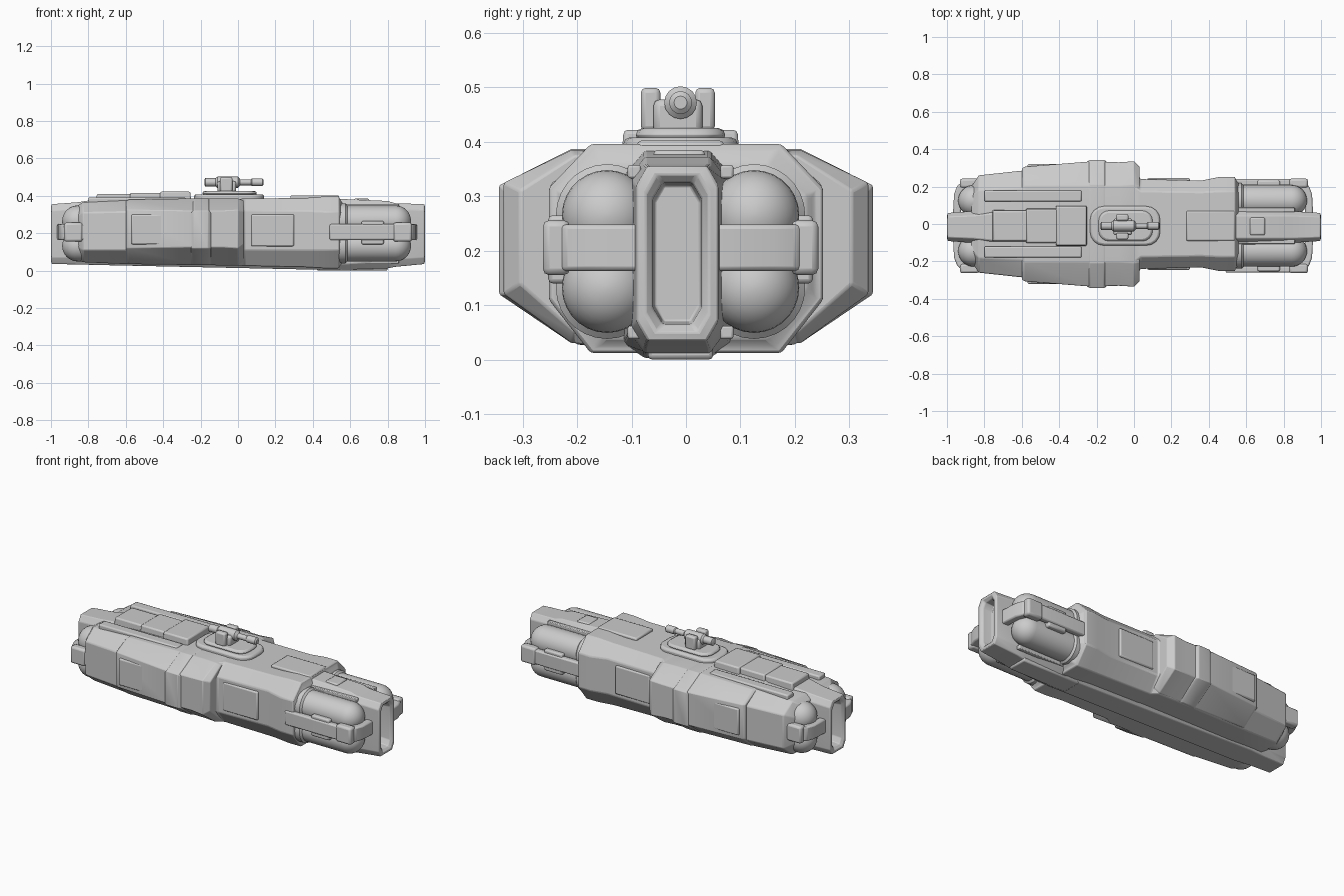
import bpy, bmesh, math
from mathutils import Matrix, Vector

CY = -0.01  # the spine and end fittings sit slightly off the hull centre


def finish(name, bm, bevel=0.0, angle=32):
    bmesh.ops.recalc_face_normals(bm, faces=bm.faces)
    me = bpy.data.meshes.new(name)
    bm.to_mesh(me)
    bm.free()
    ob = bpy.data.objects.new(name, me)
    bpy.context.collection.objects.link(ob)
    if bevel:
        m = ob.modifiers.new("bevel", 'BEVEL')
        m.width, m.segments, m.limit_method = bevel, 2, 'ANGLE'
        m.angle_limit = math.radians(25)
    bpy.ops.object.select_all(action='DESELECT')
    ob.select_set(True)
    bpy.context.view_layer.objects.active = ob
    bpy.ops.object.shade_smooth_by_angle(angle=math.radians(angle))
    return ob


def octagon(w, t, zb, z1, z2, zt):
    return [(w, z1), (w, z2), (t, zt), (-t, zt), (-w, z2), (-w, z1), (-t, zb), (t, zb)]


def loft(name, sections, bevel=0.006, cy=0.0):
    """Skin octagons: x, half width, half top, bottom, lower/upper chamfer, top."""
    bm = bmesh.new()
    rings = [[bm.verts.new((s[0], y + cy, z)) for y, z in octagon(*s[1:])] for s in sections]
    for a, b in zip(rings, rings[1:]):
        for i in range(8):
            j = (i + 1) % 8
            bm.faces.new((a[i], a[j], b[j], b[i]))
    bm.faces.new(rings[0])
    bm.faces.new(rings[-1])
    return finish(name, bm, bevel)


def box(name, x0, x1, y0, y1, z0, z1, bevel=0.008, taper=1.0):
    bm = bmesh.new()
    bmesh.ops.create_cube(bm, size=1)
    for v in bm.verts:
        k = taper if v.co.z > 0 else 1
        v.co = Vector(((x0 + x1) / 2 + v.co.x * (x1 - x0) * k,
                       (y0 + y1) / 2 + v.co.y * (y1 - y0) * k,
                       (z0 + z1) / 2 + v.co.z * (z1 - z0)))
    return finish(name, bm, bevel)


def lathe_x(name, profile, y, z, n=28):
    """Revolve (x, radius) points about an axis along x."""
    bm = bmesh.new()
    rings = [[bm.verts.new((x, y + r * math.cos(2 * math.pi * i / n),
                            z + r * math.sin(2 * math.pi * i / n))) for i in range(n)]
             for x, r in profile]
    for a, b in zip(rings, rings[1:]):
        for i in range(n):
            j = (i + 1) % n
            bm.faces.new((a[i], a[j], b[j], b[i]))
    bm.faces.new(rings[0])
    bm.faces.new(rings[-1])
    return finish(name, bm)


def prism(name, pts, z0, z1, bevel=0.008):
    bm = bmesh.new()
    f = bm.faces.new([bm.verts.new((x, y, z0)) for x, y in pts])
    ext = bmesh.ops.extrude_face_region(bm, geom=[f])["geom"]
    for v in ext:
        if isinstance(v, bmesh.types.BMVert):
            v.co.z = z1
    return finish(name, bm, bevel)


# Main hull: wide aft body, narrow waist, flared front collar
loft("main_hull", [
    (-0.87, .20, .14, .07, .13, .28, .34), (-0.83, .26, .18, .045, .11, .31, .365),
    (-0.60, .285, .19, .035, .11, .315, .375), (-0.25, .32, .20, .03, .12, .32, .383),
    (0.00, .31, .20, .027, .12, .32, .383), (0.035, .24, .175, .025, .11, .32, .385),
    (0.36, .232, .17, .018, .11, .32, .388), (0.46, .252, .175, .012, .11, .315, .396),
    (0.54, .252, .175, .012, .11, .315, .396), (0.545, .235, .165, .025, .12, .305, .382),
    (0.56, .22, .15, .04, .13, .30, .36)])

# Armour shell wrapped round the aft sides, with a raised rib and flared lip
loft("side_armour", [
    (-0.60, .295, .20, .05, .12, .325, .37), (-0.585, .306, .205, .04, .12, .325, .38),
    (-0.25, .333, .205, .032, .125, .32, .385), (-0.08, .33, .205, .032, .125, .32, .385),
    (0.00, .335, .21, .03, .12, .325, .385), (0.03, .305, .205, .05, .14, .31, .375)], 0.004)
loft("armour_rib", [
    (-0.25, .334, .20, .03, .12, .31, .375), (-0.235, .343, .21, .03, .12, .32, .387),
    (-0.16, .343, .21, .03, .12, .32, .387), (-0.145, .332, .20, .03, .12, .31, .375)], 0.003)

# Full length spine with a slotted frame at both ends
loft("spine", [
    (-0.93, .042, .025, .07, .10, .29, .32), (-0.985, .045, .027, .065, .095, .295, .325),
    (-1.0, .058, .038, .05, .085, .305, .34), (-0.995, .075, .055, .035, .07, .32, .355),
    (-0.86, .085, .06, .033, .07, .33, .365), (-0.76, .10, .07, .03, .08, .34, .38),
    (0.50, .10, .06, .003, .03, .34, .385), (0.80, .088, .06, .012, .05, .335, .372),
    (0.84, .085, .06, .02, .06, .33, .36), (0.995, .075, .055, .035, .07, .32, .355),
    (1.0, .058, .038, .05, .085, .305, .34), (0.985, .045, .027, .065, .095, .295, .325),
    (0.93, .042, .025, .07, .10, .29, .32)], 0.004, cy=CY - .006)
box("front_keel_block", 0.42, 0.80, CY - .06, CY + .06, 0.0, 0.06)
box("front_spine_clamp", 0.62, 0.70, CY - .05, CY + .045, 0.34, 0.385)
box("front_collar_cap", 0.28, 0.54, CY - .08, CY + .08, 0.37, 0.402)

# Clustered round-ended tanks and the cage straps at both ends
R = 0.083
for end, label, base, tip in ((1, "front", 0.50, 0.925), (-1, "rear", 0.78, 0.94)):
    dome = [(end * (tip - R + R * math.sin(a)), R * math.cos(a))
            for a in (math.pi / 2 * k / 8 for k in range(8))] + [(end * tip, 0.004)]
    box(label + "_tank_core", min(end * base, end * .86), max(end * base, end * .86),
        CY - .16, CY + .16, .11, .29)
    for s, side in ((1, "left"), (-1, "right")):
        for z, level in ((.265, "upper"), (.132, "lower")):
            nm = f"{label}_{side}_{level}_tank"
            lathe_x(nm, [(end * base, R)] + dome, CY + s * .135, z)
            if end > 0:
                lathe_x(nm + "_collar", [(.54, .094), (.575, .094), (.585, R)],
                        CY + s * .135, z)
        # rounded strap from the hull round to the spine
        path = [(base, .25), (.87, .25), (.91, .24), (.945, .215), (.962, .17), (.968, .06),
                (.925, .06), (.92, .16), (.905, .195), (.87, .215), (base, .215)]
        prism(f"{label}_{side}_strap", [(end * (x - (.01 if end > 0 else 0)), CY + s * y)
                                        for x, y in path], .163, .248)
        x0, x1 = sorted((end * .83, end * .93))
        box(f"{label}_{side}_strap_pad", x0, x1, CY + s * .228 - .025, CY + s * .228 + .025,
            .155, .256, .012)

# Side rails of the front tank cage and waist panels
for s, side in ((1, "left"), (-1, "right")):
    for z in (.05, .345):
        box(f"{side}_cage_rail", .54, .86, CY + s * .085 - .012, CY + s * .085 + .012,
            z - .012, z + .012, .004)
    box(f"{side}_cage_brace", .66, .78, CY + s * .215 - .028, CY + s * .215 + .028, .14, .265)
    box(f"{side}_waist_panel", .07, .30, s * .225 - .02, s * .225 + .02, .13, .30)
    box(f"{side}_aft_panel", -.57, -.36, s * .30 - .02, s * .30 + .02, .14, .30)
    box(f"{side}_aft_roof_strip", -.80, -.28, s * .15 - .03, s * .15 + .03, .35, .391)

# Stepped dorsal plating
box("dorsal_plate_rear", -.76, -.53, CY - .085, CY + .085, .35, .41, taper=.95)
box("dorsal_plate_mid", -.58, -.40, CY - .095, CY + .095, .35, .416, taper=.95)
box("dorsal_plate_fore", -.42, -.25, CY - .11, CY + .11, .35, .422, taper=.95)

# Turret base: rounded pedestal plates
for name, x0, x1, w, z0, z1 in (("turret_base", -.235, .14, .105, .37, .408),
                                ("turret_ring", -.19, .10, .082, .40, .425)):
    pts = []
    for cx, cyy, a0 in ((x1 - w * .7, w * .3, 0), (x0 + w * .7, w * .3, 90),
                        (x0 + w * .7, -w * .3, 180), (x1 - w * .7, -w * .3, 270)):
        for k in range(5):
            a = math.radians(a0 + k * 22.5)
            pts.append((cx + w * .7 * math.cos(a), CY + cyy + w * .7 * math.sin(a)))
    prism(name, pts, z0, z1, .012)

# Turret: body, two upright cheeks and a barrel
box("turret_body", -.11, -.01, CY - .05, CY + .04, .415, .478, .012)
for s, side in ((1, "left"), (-1, "right")):
    yc = CY - .005 + s * .05
    box(f"turret_{side}_cheek", -.095, -.03, yc - .018, yc + .018, .42, .499, .009)
lathe_x("turret_barrel", [(-.18, .012), (-.175, .022), (-.12, .022), (-.11, .03), (0.0, .03),
                          (.012, .016), (.07, .016), (.075, .021), (.13, .021), (.137, .012)],
        CY, .472, 16)
